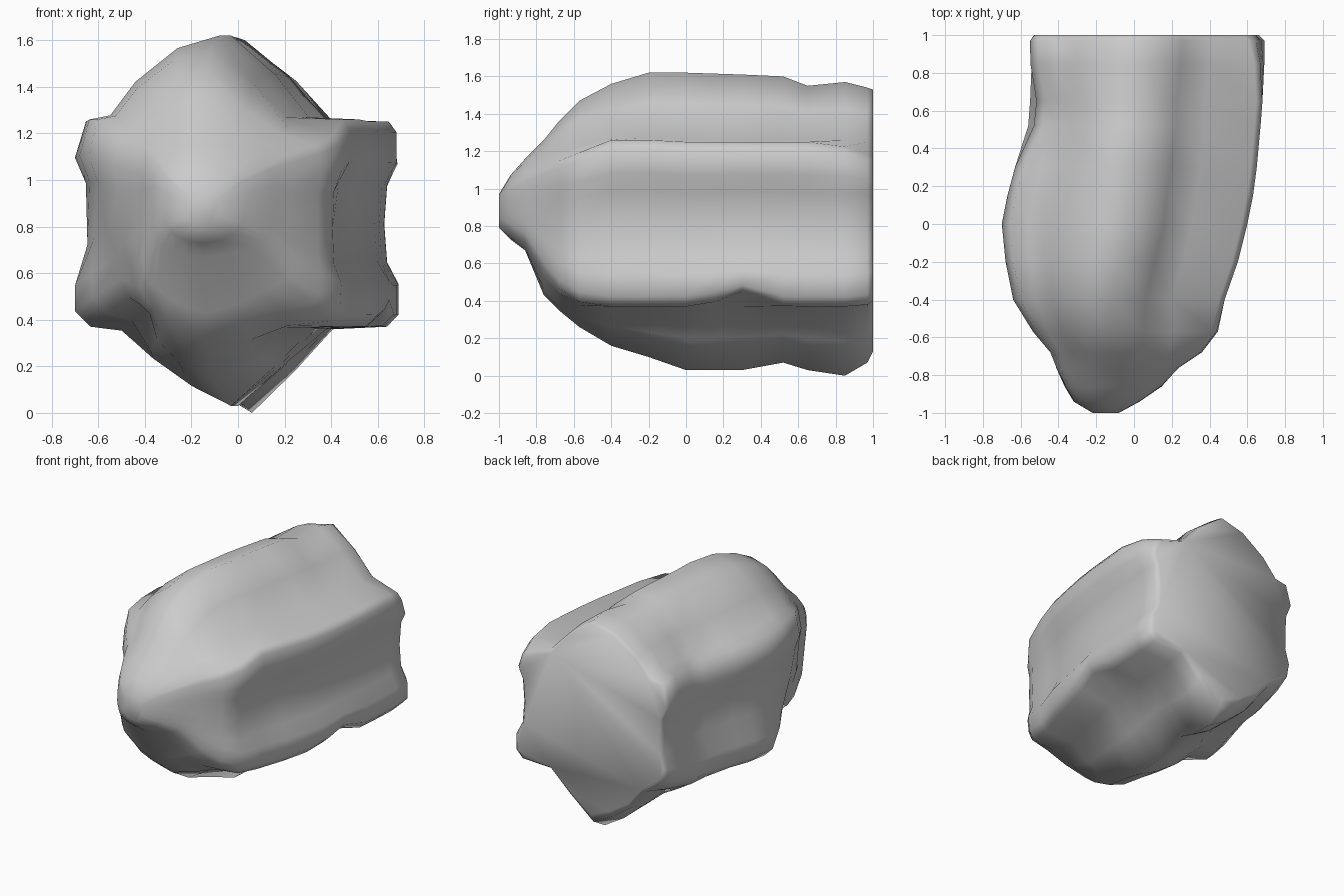
import bpy
import bmesh
import math
from mathutils import Vector

default_cube = bpy.data.objects.get("Cube")
if default_cube:
    bpy.data.objects.remove(default_cube, do_unlink=True)


def make_material(name, colour):
    material = bpy.data.materials.new(name)
    material.use_nodes = True
    material.diffuse_color = colour
    shader = material.node_tree.nodes["Principled BSDF"]
    shader.inputs["Base Color"].default_value = colour
    return material


# Six-lobed rock section: side to side is -1..1, the shelves sit at +-1 in height,
# and the upper and lower ridges at +-2
right_half = [(0, 2), (.3, 1.55), (.54, 1.03), (.95, 1), (1, .9), (1, .6), (.92, .38),
              (.9, 0), (.92, -.38), (1, -.6), (1, -.88), (.92, -1), (.55, -1.03),
              (.3, -1.5), (0, -2)]
left_half = [(-.25, -1.75), (-.5, -1.4), (-.7, -1.05), (-.9, -1), (-1, -.85), (-1, -.6),
             (-.92, -.2), (-.93, .4), (-1, .65), (-.93, 1), (-.78, 1.05), (-.6, 1.45),
             (-.3, 1.85)]
section = right_half + left_half

# Stations from back to nose:
# depth, roundness, (left edge, ridge, right edge), (bottom, low shelf, high shelf, top)
stations = [
    (1, 0, (-.53, .07, .66), (.13, .4, 1.22, 1.53)),
    (.97, 0, (-.55, .07, .69), (.07, .38, 1.24, 1.54)),
    (.85, 0, (-.55, .06, .69), (0, .37, 1.25, 1.57)),
    (.65, 0, (-.55, .03, .68), (.03, .37, 1.25, 1.55)),
    (.52, 0, (-.56, .03, .67), (.07, .37, 1.25, 1.6)),
    (.3, 0, (-.63, 0, .65), (.03, .38, 1.25, 1.61)),
    (.15, 0, (-.67, -.02, .63), (.03, .37, 1.25, 1.615)),
    (0, 0, (-.7, -.03, .6), (.03, .37, 1.25, 1.62)),
    (-.2, 0, (-.68, -.08, .55), (.1, .37, 1.26, 1.62)),
    (-.4, 0, (-.64, -.12, .48), (.16, .37, 1.26, 1.56)),
    (-.57, .25, (-.54, -.13, .45), (.26, .39, 1.2, 1.47)),
    (-.68, .5, (-.45, -.14, .37), (.35, .46, 1.16, 1.36)),
    (-.76, .65, (-.42, -.14, .25), (.43, .56, 1.12, 1.26)),
    (-.86, .9, (-.37, -.15, .15), (.67, .73, 1.07, 1.16)),
    (-.94, 1, (-.32, -.16, .03), (.73, .79, 1.01, 1.07)),
    (-1, 1, (-.22, -.15, -.08), (.79, .84, .93, .97)),
]

# Chips and swells in the stone: centre, reach, push
chips = [
    ((-.62, -.42, .45), .42, (.14, 0, .14)),   # lower lobe fading toward the nose
    ((-.53, 1, .42), .3, (.03, 0, .1)),        # lower corner of the flat end
    ((.68, 1, 1.24), .28, (-.05, 0, -.06)),    # upper corner of the flat end
    ((.6, .3, .37), .25, (0, 0, .07)),         # nick under the lower shelf
    ((-.55, .6, 1.2), .3, (.05, 0, -.04)),     # hollow on the upper shelf
    ((-.4, .72, 1.4), .2, (-.02, 0, .04)),     # knob above the hollow
]


def lerp(a, b, t):
    return a + (b - a) * t


def place(u, w, roundness, widths, heights):
    left, ridge, right = widths
    bottom, low, high, top = heights
    angle = math.atan2(w / 2, u)
    u = lerp(u, math.cos(angle), roundness)
    w = lerp(w, 2 * math.sin(angle), roundness)
    x = lerp(ridge, right, u) if u > 0 else lerp(ridge, left, -u)
    if w > 1:
        z = lerp(high, top, w - 1)
    elif w < -1:
        z = lerp(low, bottom, -w - 1)
    else:
        z = lerp(low, high, (w + 1) / 2)
    return x, z


def chip(point):
    moved = point.copy()
    for centre, reach, push in chips:
        nearness = max(0, 1 - (point - Vector(centre)).length / reach)
        moved += Vector(push) * nearness * nearness * (3 - 2 * nearness)
    return moved


# Loft the section through every station and close both ends
bm = bmesh.new()
rings = []
for y, roundness, widths, heights in stations:
    ring = []
    for u, w in section:
        x, z = place(u, w, roundness, widths, heights)
        ring.append(bm.verts.new(chip(Vector((x, y, z)))))
    rings.append(ring)

count = len(section)
for ring, following in zip(rings, rings[1:]):
    for i in range(count):
        j = (i + 1) % count
        bm.faces.new((ring[i], ring[j], following[j], following[i]))
bm.faces.new(rings[0])
bm.faces.new(rings[-1])
bmesh.ops.recalc_face_normals(bm, faces=bm.faces)

mesh = bpy.data.meshes.new("rock")
bm.to_mesh(mesh)
bm.free()
rock = bpy.data.objects.new("rock", mesh)
bpy.context.collection.objects.link(rock)
mesh.materials.append(make_material("stone_grey", (.6, .6, .6, 1)))

# Soft weathered shading
bpy.context.view_layer.objects.active = rock
rock.select_set(True)
bpy.ops.object.shade_smooth_by_angle(angle=math.radians(70))
